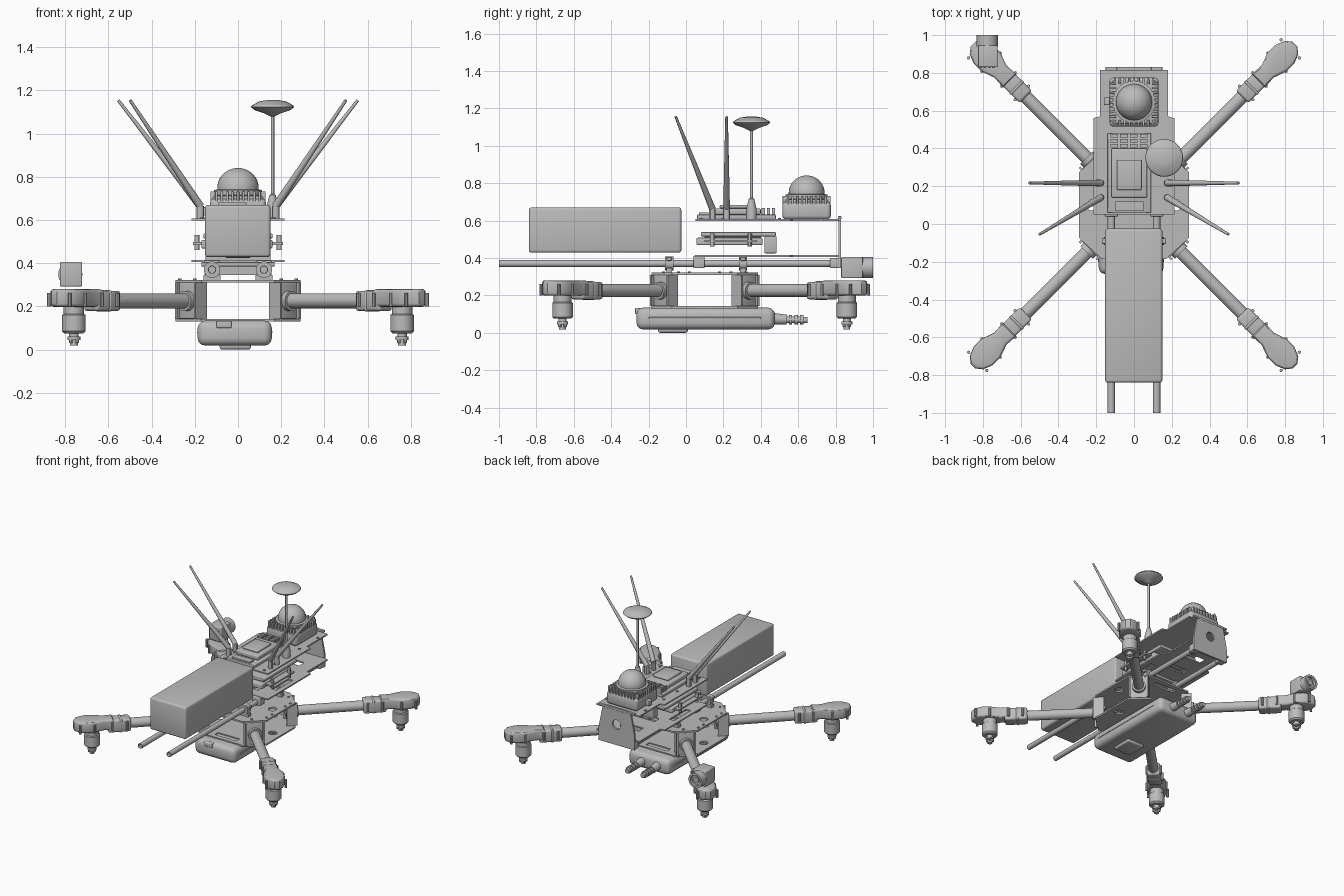
import bpy, bmesh, math
from mathutils import Vector, Matrix

old = bpy.data.objects.get("Cube")
if old:
    bpy.data.objects.remove(old, do_unlink=True)

grey = bpy.data.materials.new("plain grey")
grey.use_nodes = True
COLOR = (0.5, 0.5, 0.5, 1)
grey.diffuse_color = COLOR
grey.node_tree.nodes["Principled BSDF"].inputs["Base Color"].default_value = COLOR
parts = []
I = Matrix.Identity(4)


def finish(name, bm, mat=I):
    bmesh.ops.recalc_face_normals(bm, faces=bm.faces)
    bm.transform(mat)
    me = bpy.data.meshes.new(name)
    bm.to_mesh(me)
    bm.free()
    me.materials.append(grey)
    ob = bpy.data.objects.new(name, me)
    bpy.context.collection.objects.link(ob)
    parts.append(ob)
    return ob


def box(name, x, y, z, bevel=0, mat=I):
    bm = bmesh.new()
    bmesh.ops.create_cube(bm, size=1)
    for v in bm.verts:
        v.co = [(a + b) / 2 + c * (b - a) for (a, b), c in zip((x, y, z), v.co)]
    if bevel:
        bmesh.ops.bevel(bm, geom=bm.edges[:], offset=bevel, segments=3, profile=0.5, affect='EDGES')
    return finish(name, bm, mat)


def rod(name, p, q, r, r2=None, mat=I, sides=20):
    p, q = Vector(p), Vector(q)
    bm = bmesh.new()
    bmesh.ops.create_cone(bm, cap_ends=True, segments=sides, radius1=r,
                          radius2=r if r2 is None else r2, depth=(q - p).length)
    turn = (q - p).to_track_quat('Z', 'Y').to_matrix().to_4x4()
    return finish(name, bm, mat @ Matrix.Translation((p + q) / 2) @ turn)


def prism(name, outline, z0, z1, mat=I, bevel=0):
    bm = bmesh.new()
    face = bm.faces.new([bm.verts.new((x, y, z0)) for x, y in outline])
    out = bmesh.ops.extrude_face_region(bm, geom=[face])["geom"]
    for v in out:
        if isinstance(v, bmesh.types.BMVert):
            v.co.z = z1
    if bevel:
        rim = [e for e in bm.edges if abs(e.verts[0].co.z - e.verts[1].co.z) < 1e-5]
        bmesh.ops.bevel(bm, geom=rim, offset=bevel, segments=3, profile=0.5, affect='EDGES')
    return finish(name, bm, mat)


def lathe(name, profile, loc, mat=I, steps=36):
    bm = bmesh.new()
    vs = [bm.verts.new((r, 0, z)) for r, z in profile]
    es = [bm.edges.new(pair) for pair in zip(vs, vs[1:])]
    bmesh.ops.spin(bm, geom=vs + es, cent=(0, 0, 0), axis=(0, 0, 1), angle=math.tau, steps=steps)
    bmesh.ops.remove_doubles(bm, verts=bm.verts, dist=1e-5)
    return finish(name, bm, mat @ Matrix.Translation(loc))


def mirrored(half):
    return half + [(-x, y) for x, y in reversed(half)]


def cut(ob, cutters):
    for c in cutters:
        mod = ob.modifiers.new("cut", 'BOOLEAN')
        mod.object, mod.operation, mod.solver = c, 'DIFFERENCE', 'EXACT'
        c.hide_render = True
    dg = bpy.context.evaluated_depsgraph_get()
    me = bpy.data.meshes.new_from_object(ob.evaluated_get(dg))
    ob.modifiers.clear()
    ob.data = me
    for c in cutters:
        parts.remove(c)
        bpy.data.objects.remove(c, do_unlink=True)


# Airframe centre plates with slots
octagon = mirrored([(0.17, -0.185), (0.29, -0.075), (0.29, 0.275), (0.17, 0.385)])
for name, z in (("frame_top_plate", 0.31), ("frame_bottom_plate", 0.13)):
    plate = prism(name, octagon, z, z + 0.012)
    cut(plate, [box("slot", (-0.09, 0.09), (y - 0.02, y + 0.02), (z - 0.1, z + 0.1)) for y in (-0.13, 0.33)]
        + [rod("hole", (s * 0.22, 0.1, z - 0.1), (s * 0.22, 0.1, z + 0.1), 0.03) for s in (-1, 1)])
for s in (-1, 1):
    for y in (-0.12, -0.04, 0.02, 0.18, 0.24, 0.32):
        x = s * (0.27 if -0.05 < y < 0.25 else 0.2)
        rod("frame_screw", (x, y, 0.32), (x, y, 0.328), 0.008, sides=8)

# Four arms, each built along its own radius
pod_half = [(0.93, 0.05), (1.0, 0.045), (1.07, 0.07), (1.13, 0.07), (1.18, 0.05), (1.205, 0.018)]
pod = pod_half + [(x, -y) for x, y in reversed(pod_half)]
motor = [(0, 0.205), (0.048, 0.205), (0.048, 0.165), (0.055, 0.16), (0.055, 0.085), (0.045, 0.075),
         (0.022, 0.075), (0.022, 0.06), (0.03, 0.06), (0.03, 0.045), (0.018, 0.045), (0.018, 0.018), (0, 0.018)]
for k in range(4):
    m = Matrix.Translation((0, 0.1, 0)) @ Matrix.Rotation(math.radians(45 + 90 * k), 4, 'Z')
    rod("arm_tube", (0.27, 0, 0.225), (0.95, 0, 0.225), 0.035, mat=m, sides=28)
    box("arm_root_clamp", (0.285, 0.33), (-0.058, 0.058), (0.142, 0.31), 0.006, m)
    rod("arm_collar", (0.33, 0, 0.225), (0.355, 0, 0.225), 0.047, mat=m)
    for s in (-1, 1):
        box("clamp_rib", (0.27, 0.345), (s * 0.062 - 0.006, s * 0.062 + 0.006), (0.142, 0.31), 0, m)
        for x in (0.84, 0.94, 1.07, 1.17):
            y = s * (0.05 if x < 1 else 0.068)
            rod("pod_screw", (x, y, 0.2), (x, y, 0.262), 0.009, mat=m, sides=8)
    box("arm_end_clamp", (0.81, 0.97), (-0.046, 0.046), (0.178, 0.272), 0.014, m)
    box("clamp_band", (0.87, 0.89), (-0.05, 0.05), (0.175, 0.276), 0.012, m)
    prism("motor_pod", pod, 0.198, 0.28, m, 0.016)
    lathe("motor", motor, (1.075, 0, 0), m, 28)
    for a in range(4):
        t = a * math.pi / 2
        x, y = 1.075 + 0.02 * math.cos(t), 0.02 * math.sin(t)
        rod("propeller_lug", (x, y, 0.03), (x, y, 0.06), 0.009, mat=m, sides=8)

# Battery with belly bump and cable plugs
box("battery", (-0.187, 0.157), (-0.265, 0.475), (0.018, 0.134), 0.035)
box("battery_seam", (-0.19, 0.16), (-0.2, 0.4), (0.075, 0.083), 0.003)
box("battery_belly", (-0.085, 0.06), (-0.15, 0.01), (0.0, 0.05), 0.012)
box("battery_latch", (-0.1, -0.03), (-0.272, -0.24), (0.1, 0.132), 0.006)
for x in (-0.09, 0.04):
    rod("plug_body", (x, 0.46, 0.075), (x, 0.54, 0.07), 0.032, 0.026)
    rod("plug_neck", (x, 0.54, 0.07), (x, 0.65, 0.068), 0.017)
    for y in (0.55, 0.58, 0.61):
        rod("plug_ring", (x, y, 0.069), (x, y + 0.018, 0.069), 0.025)

# Long rails and their clamps
for s in (-1, 1):
    x = s * 0.12
    rail = rod("rail", (x, -1, 0.37), (x, 0.8, 0.37), 0.019)
    cut(rail, [rod("bore", (x, -1.1, 0.37), (x, -0.9, 0.37), 0.015)])
    for y in (-0.09, 0.305):
        rod("rail_ring", (x, y - 0.022, 0.37), (x, y + 0.022, 0.37), 0.038)
        box("rail_foot", (x - 0.04, x + 0.04), (y - 0.015, y + 0.015), (0.322, 0.345))
    box("rail_block", (x - 0.035, x + 0.035), (0.04, 0.1), (0.345, 0.412), 0.006)
    box("rail_end", (x - 0.03, x + 0.03), (0.77, 0.82), (0.345, 0.4), 0.008)
for y in (-0.09, 0.305):
    box("rail_bridge", (-0.17, 0.17), (y - 0.015, y + 0.015), (0.385, 0.405), 0.004)

# Payload decks
deck = mirrored([(0.215, 0.05), (0.215, 0.56), (0.18, 0.57), (0.18, 0.815)])
lower = prism("lower_deck", deck, 0.405, 0.415)
cut(lower, [box("slot", (-0.08, 0.08), (y, y + 0.06), (0.3, 0.5)) for y in (0.13, 0.43, 0.62)]
    + [box("slot", (s * 0.16 - 0.02, s * 0.16 + 0.02), (0.2, 0.4), (0.3, 0.5)) for s in (-1, 1)])
prism("upper_deck", deck, 0.597, 0.607)
for s in (-1, 1):
    for y in (0.08, 0.2, 0.34, 0.5, 0.72):
        rod("deck_screw", (s * 0.165, y, 0.605), (s * 0.165, y, 0.614), 0.009, sides=8)

# Upright rear plate with round port
face = mirrored([(0.15, 0.345), (0.15, 0.45), (0.12, 0.6), (0.09, 0.625)])
upright = Matrix.Translation((0, 0.83, 0)) @ Matrix.Rotation(math.pi / 2, 4, 'X')
rear = prism("rear_plate", face, 0, 0.014, upright)
cut(rear, [rod("port", (0, 0.7, 0.5), (0, 0.9, 0.5), 0.035)])
box("rear_plate_cap", (-0.15, 0.15), (0.812, 0.832), (0.607, 0.622), 0.004)

# Slung computer between the decks
box("computer_lid", (-0.16, 0.16), (0.08, 0.48), (0.515, 0.538), 0.005)
box("computer_body", (-0.17, 0.16), (0.055, 0.41), (0.468, 0.508), 0.008)
box("computer_core", (-0.13, 0.13), (0.1, 0.4), (0.5, 0.52))
box("computer_socket", (-0.06, 0.06), (0.42, 0.485), (0.425, 0.515), 0.006)
for s in (-1, 1):
    box("computer_ear", (s * 0.18 - 0.028, s * 0.18 + 0.028), (0.1, 0.38), (0.485, 0.497))
    for y in (0.14, 0.34):
        rod("computer_knob", (s * 0.19, y, 0.46), (s * 0.19, y, 0.53), 0.012, sides=12)

# Nose cargo box
box("cargo_box", (-0.153, 0.15), (-0.84, -0.025), (0.428, 0.67), 0.014)

# Flight controller stack on the upper deck
box("controller_base", (-0.14, 0.09), (0.06, 0.48), (0.607, 0.632), 0.005)
box("controller_body", (-0.12, 0.07), (0.14, 0.4), (0.632, 0.665), 0.008)
box("controller_module", (-0.09, 0.04), (0.18, 0.34), (0.665, 0.683), 0.006)
box("controller_label_plate", (-0.1, 0.05), (0.07, 0.12), (0.632, 0.642))
for row in range(3):
    for col in range(4):
        x, y = -0.125 + col * 0.052, 0.405 + row * 0.027
        box("controller_socket", (x, x + 0.04), (y, y + 0.018), (0.625, 0.668))

# Domed scanner with cooling fins
box("scanner_foot", (-0.13, 0.13), (0.515, 0.775), (0.605, 0.7), 0.022)
box("scanner_shelf", (-0.115, 0.115), (0.53, 0.76), (0.69, 0.712), 0.01)
dome = [(0.1, 0.7), (0.112, 0.715), (0.112, 0.738), (0.096, 0.742)] + [
    (0.096 * math.cos(t * math.pi / 24), 0.748 + 0.093 * math.sin(t * math.pi / 24)) for t in range(13)]
lathe("scanner_dome", dome, (0, 0.645, 0))
for side in range(4):
    m = Matrix.Translation((0, 0.645, 0)) @ Matrix.Rotation(side * math.pi / 2, 4, 'Z')
    for i in range(9):
        x = (i - 4) * 0.025
        box("scanner_fin", (x - 0.006, x + 0.006), (0.095, 0.128), (0.67, 0.732), 0.003, m)
box("scanner_plug", (-0.16, -0.12), (0.63, 0.67), (0.62, 0.66), 0.005)

# Satellite antenna on a mast
mast = (0.16, 0.35, 0)
lathe("mast", [(0, 0.6), (0.028, 0.6), (0.028, 0.66), (0.015, 0.715), (0.008, 0.72), (0.008, 1.1), (0, 1.1)], mast, steps=16)
lathe("mast_disc", [(0, 1.075), (0.02, 1.085), (0.04, 1.095), (0.085, 1.11), (0.1, 1.123), (0.095, 1.132),
                    (0.06, 1.15), (0.03, 1.155), (0, 1.156)], mast)

# Four whip antennas
for s in (-1, 1):
    for y, tip in ((0.14, (0.5, -0.055, 1.155)), (0.217, (0.555, 0.217, 1.155))):
        foot = Vector((s * 0.175, y, 0.665))
        rod("antenna_socket", (s * 0.175, y, 0.6), foot, 0.018, mat=I, sides=12)
        rod("antenna_whip", foot, (s * tip[0], tip[1], tip[2]), 0.018, 0.007, sides=12)

# Camera above one rear motor
box("camera_body", (-0.825, -0.722), (0.83, 0.945), (0.292, 0.405), 0.006)
lens = rod("camera_lens", (-0.777, 0.94, 0.348), (-0.777, 1.0, 0.348), 0.056, sides=32)
cut(lens, [rod("lens_recess", (-0.777, 0.98, 0.348), (-0.777, 1.1, 0.348), 0.04)])
rod("camera_glass", (-0.777, 0.97, 0.348), (-0.777, 0.99, 0.348), 0.022)
for x in (-0.81, -0.79, -0.765, -0.745):
    rod("camera_stud", (x, 0.835, 0.375), (x, 0.825, 0.375), 0.006, sides=8)

# Smooth round surfaces, keep hard edges
bpy.ops.object.select_all(action='DESELECT')
for ob in parts:
    ob.select_set(True)
bpy.context.view_layer.objects.active = parts[0]
bpy.ops.object.shade_smooth_by_angle(angle=math.radians(30))
